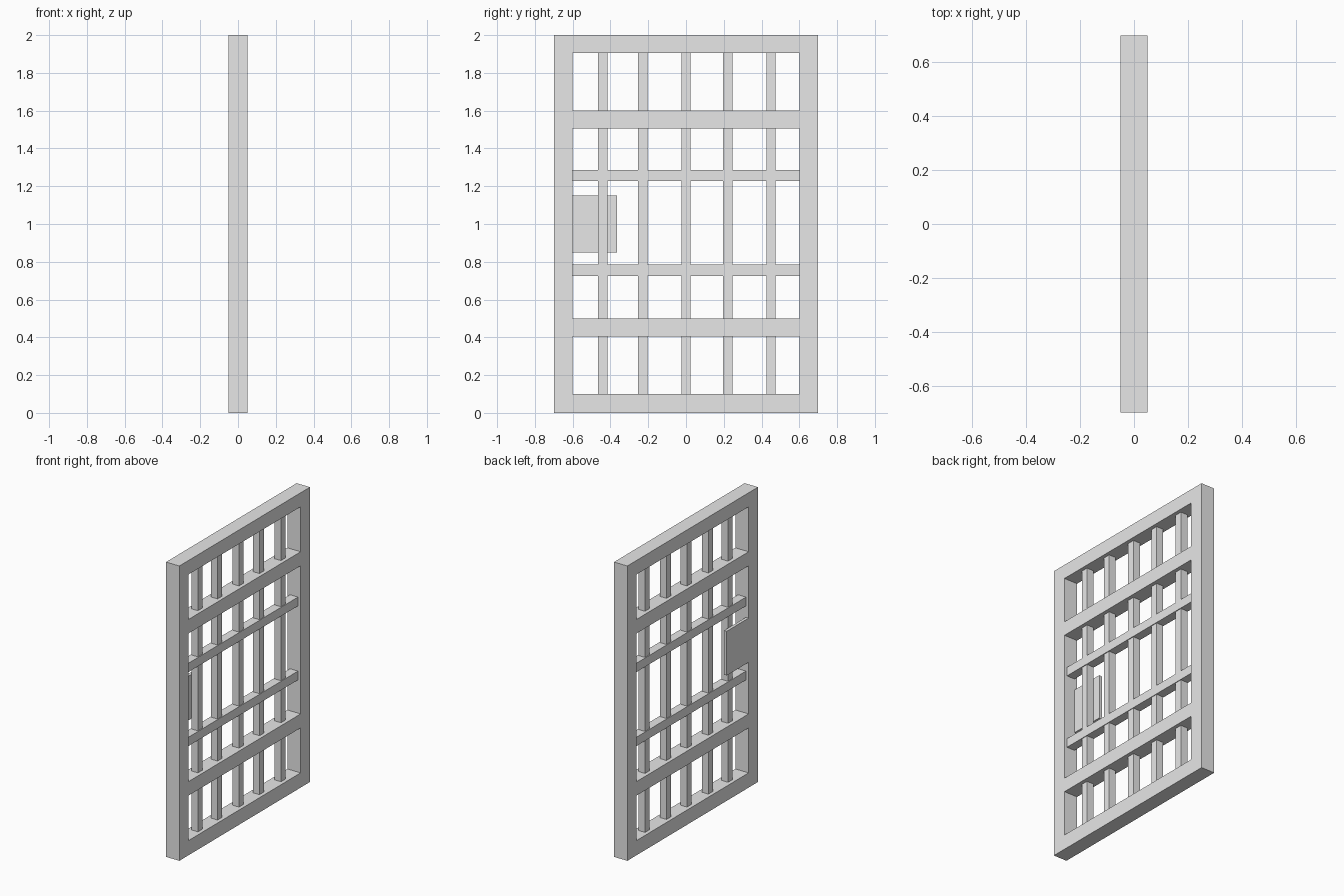
import bpy

old = bpy.data.objects.get("Cube")
if old:
    bpy.data.objects.remove(old, do_unlink=True)

# Single painted-metal colour
GREY = (0.8, 0.8, 0.8, 1.0)
metal = bpy.data.materials.new("light_grey_metal")
metal.use_nodes = True
metal.diffuse_color = GREY
metal.node_tree.nodes["Principled BSDF"].inputs["Base Color"].default_value = GREY


def box(name, x, y, z):
    """Axis-aligned box from (min, max) ranges."""
    ranges = (x, y, z)
    bpy.ops.mesh.primitive_cube_add(size=1, location=[(a + b) / 2 for a, b in ranges])
    obj = bpy.context.object
    obj.name = name
    obj.scale = [b - a for a, b in ranges]
    bpy.ops.object.transform_apply(location=False, rotation=False, scale=True)
    obj.data.materials.append(metal)
    return obj


DEPTH = (-0.05, 0.05)
INNER = (-0.6, 0.6)

# Outer frame with two heavy cross rails: a slab with windows cut through it
frame = box("door_frame", DEPTH, (-0.7, 0.7), (0, 2))
for i, opening in enumerate([(0.1, 0.405), (0.5, 1.505), (1.6, 1.905)]):
    cutter = box(f"opening_cutter_{i + 1}", (-0.2, 0.2), INNER, opening)
    cut = frame.modifiers.new("opening", "BOOLEAN")
    cut.operation = "DIFFERENCE"
    cut.solver = "EXACT"
    cut.object = cutter
    bpy.context.view_layer.objects.active = frame
    bpy.ops.object.modifier_apply(modifier=cut.name)
    bpy.data.objects.remove(cutter, do_unlink=True)

# Vertical bars
for i, y in enumerate([-0.44, -0.23, 0, 0.22, 0.45]):
    box(f"vertical_bar_{i + 1}", (-0.025, 0.025), (y - 0.025, y + 0.025), (0.1, 1.905))

# Thin cross rails
for name, z in (("lower", 0.755), ("upper", 1.257)):
    box(f"{name}_thin_rail", (-0.03, 0.03), INNER, (z - 0.03, z + 0.03))

# Lock plate on one face
box("lock_plate", (-0.05, -0.03), (-0.6, -0.365), (0.85, 1.15))
